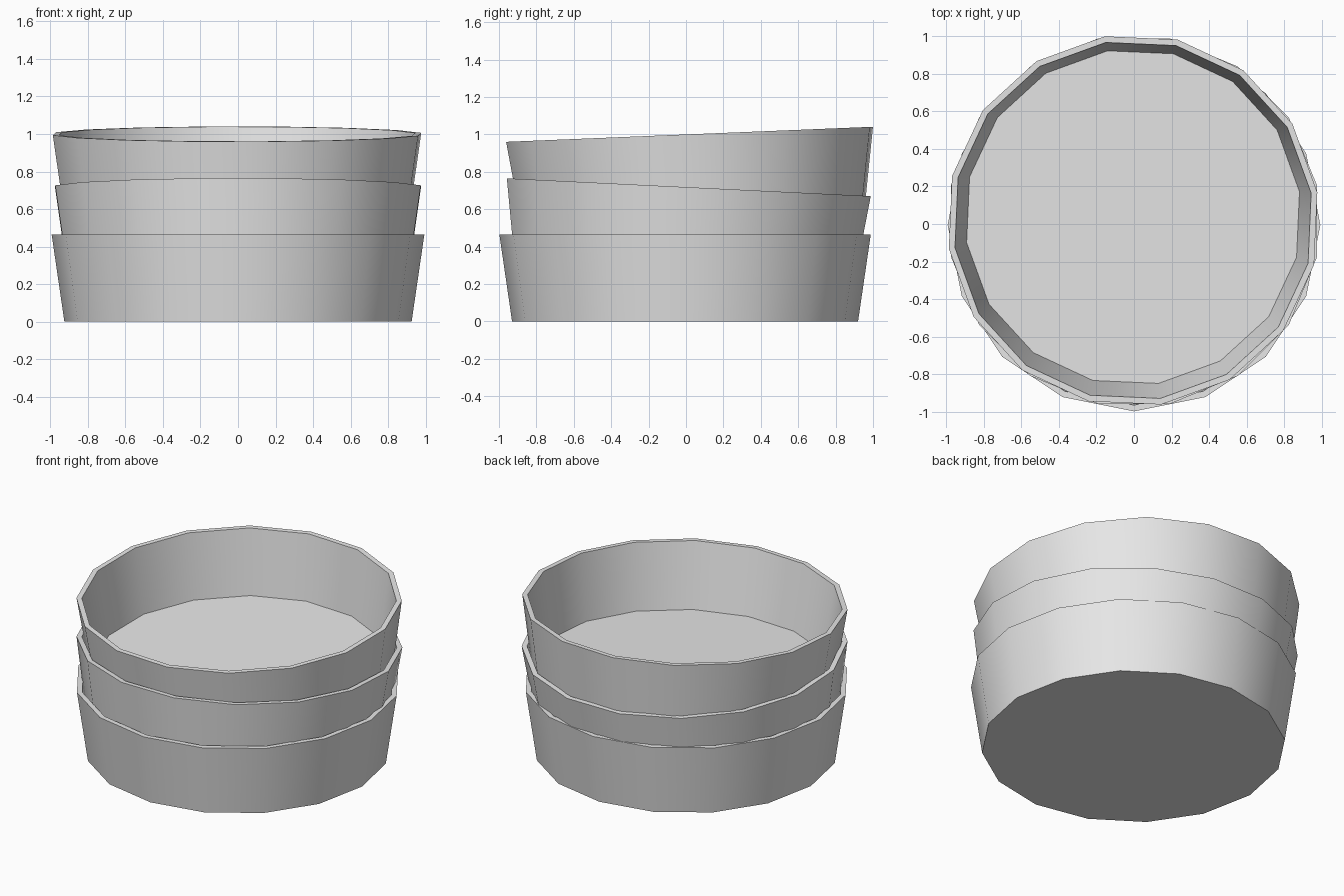
import bpy
import bmesh
from math import radians, cos, sin, tau
from mathutils import Matrix

cube = bpy.data.objects.get("Cube")
if cube:
    bpy.data.objects.remove(cube)

SIDES = 16

grey = bpy.data.materials.new("light_grey")
grey.use_nodes = True
colour = (0.8, 0.8, 0.8, 1)
grey.diffuse_color = colour
grey.node_tree.nodes["Principled BSDF"].inputs["Base Color"].default_value = colour


def make_bowl(name, rim_centre, tilt, spin):
    """Faceted bowl with its origin at the rim centre."""
    bm = bmesh.new()
    # radius and height: outer base, outer rim, inner rim, inner floor
    profile = [(0.925, -0.465), (0.993, 0), (0.96, 0), (0.897, -0.43)]
    rings = [[bm.verts.new((r * cos(tau * i / SIDES), r * sin(tau * i / SIDES), z))
              for i in range(SIDES)] for r, z in profile]
    for low, high in zip(rings, rings[1:]):
        for i in range(SIDES):
            j = (i + 1) % SIDES
            bm.faces.new((low[i], low[j], high[j], high[i]))
    bm.faces.new(rings[0][::-1])
    bm.faces.new(rings[-1])
    bmesh.ops.recalc_face_normals(bm, faces=bm.faces)
    mesh = bpy.data.meshes.new(name)
    bm.to_mesh(mesh)
    bm.free()
    mesh.materials.append(grey)

    bowl = bpy.data.objects.new(name, mesh)
    bpy.context.collection.objects.link(bowl)
    bowl.matrix_world = (Matrix.Translation(rim_centre)
                         @ Matrix.Rotation(radians(tilt), 4, "X")
                         @ Matrix.Rotation(radians(spin), 4, "Z"))
    bpy.ops.object.select_all(action="DESELECT")
    bowl.select_set(True)
    bpy.context.view_layer.objects.active = bowl
    bpy.ops.object.shade_smooth_by_angle(angle=radians(30))


# Nested stack, the upper two slightly tilted and turned
make_bowl("bottom_bowl", (0, -0.005, 0.465), 0, 0)
make_bowl("middle_bowl", (0, 0.015, 0.717), -2.8, 11.25)
make_bowl("top_bowl", (-0.005, 0.019, 1.0), 2.35, 8.7)
